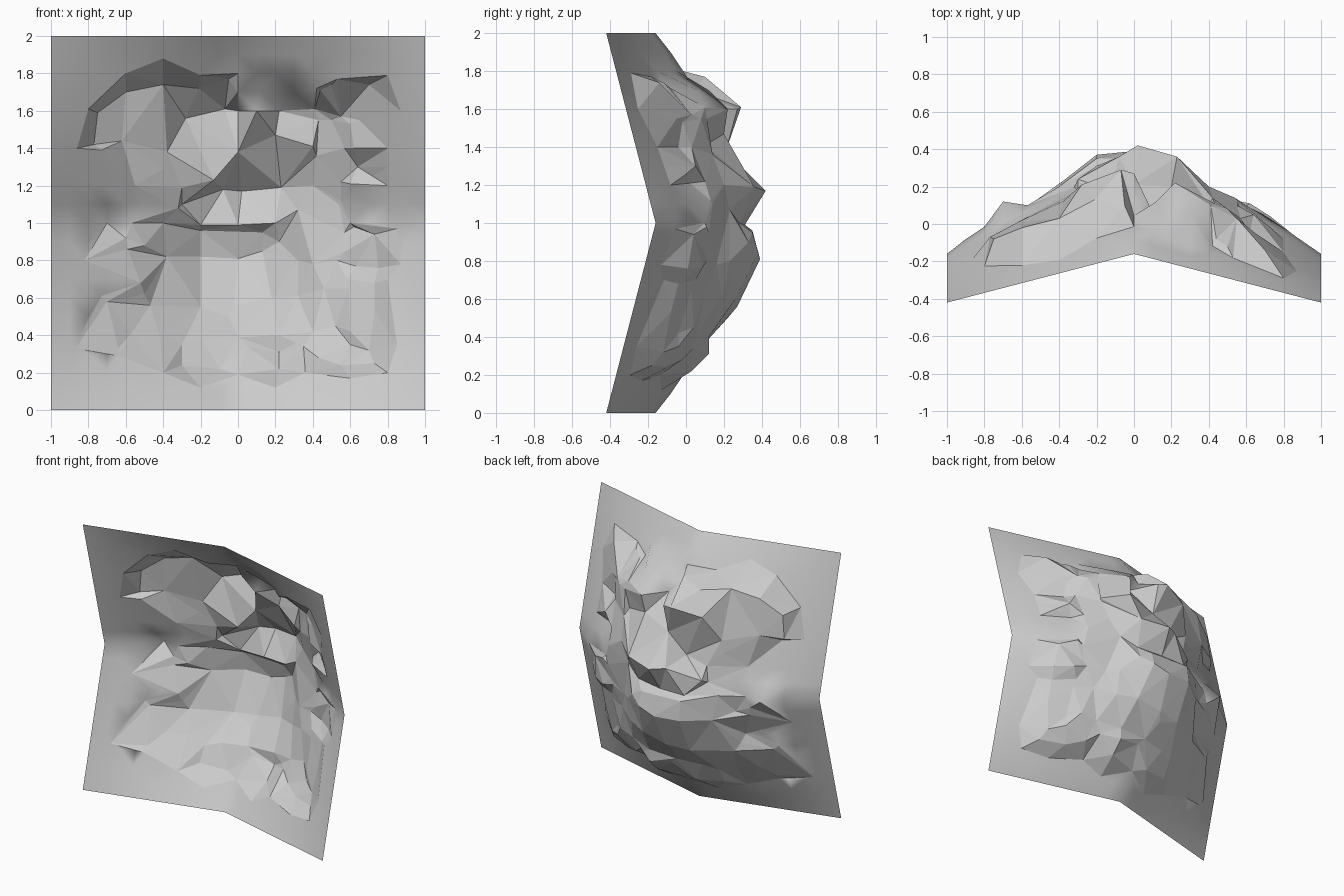
import bpy, bmesh
from mathutils import Vector
from mathutils.geometry import delaunay_2d_cdt


def base_y(x, z):
    """Depth of the smooth shell that the rocks grow from."""
    a, b = 1 - abs(x), 1 - abs(z - 1)
    return -0.42 + 0.26 * (a + b) + 0.6 * a * b / (1 + 1.4 * a * b)


# Edge of the rocky area as (x, z) lying on the shell, or (x, z, depth)
outline = [
    (-.86, 1.4), (-.8, 1.61), (-.6, 1.8), (-.4, 1.88), (-.2, 1.79), (0, 1.8),
    (.0, 1.6, .27), (.22, 1.6, .22), (.41, 1.61, .1), (.42, 1.72), (.53, 1.77),
    (.8, 1.79), (.87, 1.6), (.8, 1.4), (.8, 1.2), (.6, 1.21),
    (.55, 1.12, .13), (.6, 1.0), (.85, .97), (.87, .78), (.8, .7), (.85, .35),
    (.8, .2), (.6, .17), (.36, .2), (.2, .12), (0, .19), (-.2, .12), (-.4, .2),
    (-.64, .29), (-.87, .33), (-.73, .61, -.06), (-.52, .68, .03), (-.82, .8),
    (-.7, 1.0, .12), (-.6, .92, .09), (-.57, 1.0, .1), (-.32, 1.08), (-.55, 1.2), (-.73, 1.39)]

# Ridge lines of each rock group: (x, z, depth)
upper_left = [
    [(-.77, 1.42, -.07), (-.75, 1.59, -.08), (-.6, 1.7, -.02), (-.4, 1.74, .03),
     (-.21, 1.72, .13), (-.05, 1.77, .1)],
    [(-.77, 1.42, -.07), (-.62, 1.44, .01), (-.4, 1.29, .12), (-.3, 1.19, .18)],
    [(-.4, 1.74, .03), (-.38, 1.38, .12), (-.3, 1.19, .18)],
    [(-.21, 1.72, .13), (-.28, 1.56, .21), (-.13, 1.23, .18)],
    [(-.28, 1.56, .21), (-.07, 1.61, .29)],
    # shell rising above the centre ledge
    [(.12, 1.7, .12), (.3, 1.7, .06)]]
middle = [
    [(-.13, 1.23, .18), (0, 1.38, .21), (.2, 1.47, .2), (.4, 1.41, .1)],
    [(-.3, 1.1, .24), (-.08, 1.18, .36), (.02, 1.17, .42), (.23, 1.19, .36), (.4, 1.2, .2)],
    [(-.4, 1.0, .2), (-.2, .99, .31), (0, .99, .31), (.2, 1.0, .28), (.32, 1.07, .23)],
    [(-.2, .96, .35), (.13, .95, .35)],
    [(-.59, .86, .08), (-.38, .82, .23), (-.2, .82, .37), (0, .81, .39),
     (.13, .85, .38), (.22, .9, .33), (.32, .8, .23), (.4, .78, .16)],
    [(-.4, 1.0, .2), (-.5, .88, .12)],
    [(.4, 1.2, .2), (.54, 1.1, .14), (.57, .95, .12)]]
lower = [
    [(-.38, .82, .23), (-.47, .56, .09), (-.42, .41, .01), (-.3, .35, .03),
     (-.19, .38, .08), (0, .39, .12), (.22, .4, .12), (.4, .42, .06)],
    [(-.47, .56, .09), (-.2, .55, .24), (-.05, .5, .22), (-.02, .56, .27), (.18, .6, .26)],
    [(-.2, .82, .37), (-.2, .55, .24), (-.19, .38, .08)],
    [(0, .39, .12), (.22, .31, .12), (.31, .36, .08)],
    [(-.57, .41, -.06), (-.64, .33, -.16)], [(-.7, .58, -.05), (-.5, .62, .06)],
    [(-.3, .24, -.03), (-.1, .22, .02), (.05, .34, .1), (.22, .22, .03), (.35, .34, .04)]]
right_side = [
    [(.7, 1.74, -.14), (.65, 1.55, -.05), (.62, 1.4, -.04)],
    [(.44, 1.71, -.08), (.5, 1.74, -.12), (.55, 1.57, .03), (.5, 1.55, .08), (.43, 1.55, .11)],
    [(.6, 1.53, -.02), (.57, 1.4, .03), (.55, 1.22, .1)],
    [(.43, 1.55, .11), (.42, 1.36, .14), (.4, 1.2, .2)],
    [(.62, 1.4, -.04), (.64, 1.3, .05), (.72, 1.25, -.01)],
    [(.62, .98, .11), (.73, .94, .04), (.75, .76, .01), (.63, .77, .09), (.56, .84, .1)],
    [(.4, .78, .16), (.53, .8, .11), (.58, .7, .05), (.46, .65, .1), (.4, .78, .16)],
    [(.18, .6, .26), (.32, .61, .19), (.46, .65, .1), (.59, .65, .03), (.73, .68, -.04)],
    [(.59, .65, .03), (.52, .45, .04), (.6, .42, -.04), (.73, .53, -.08), (.73, .68, -.04)],
    [(.4, .42, .06), (.43, .28, -.02), (.55, .24, -.1)],
    [(.6, .35, -.04), (.7, .32, -.12), (.73, .25, -.18)]]


def inside(x, z):
    """Is this point within the rocky area?"""
    hit = False
    for p, q in zip(outline, outline[1:] + outline[:1]):
        if (p[1] > z) != (q[1] > z):
            if x < p[0] + (z - p[1]) * (q[0] - p[0]) / (q[1] - p[1]):
                hit = not hit
    return hit


points, depths, edges, index = [], [], [], {}


def add(p):
    key = (round(p[0], 3), round(p[1], 3))
    if key not in index:
        index[key] = len(points)
        points.append(Vector(key))
        depths.append(p[2] if len(p) > 2 else base_y(*key))
    return index[key]


# Collect outline and ridges as fixed creases
for chain in [outline + outline[:1]] + upper_left + middle + lower + right_side:
    ids = [add(p) for p in chain]
    edges += list(zip(ids, ids[1:]))

# Fill the smooth surround with a regular grid
rocks = list(points)
for i in range(21):
    for j in range(21):
        x, z = -1 + i * .1, j * .1
        rim = i in (0, 20) or j in (0, 20)
        clear = min((Vector((x, z)) - r).length for r in rocks) > .06
        ledge = 0 < x < .42 and 1.6 < z < 1.75
        if rim or (clear and not ledge and not inside(x, z)):
            add((x, z))

verts, _, faces, origin, _, _ = delaunay_2d_cdt(points, edges, [], 0, 1e-5)

# Lift the flat pattern into the rock wall, facing the front
bm = bmesh.new()
bv = []
for v, src in zip(verts, origin):
    if src:
        y = depths[src[0]]
    else:
        near = sorted(range(len(points)), key=lambda k: (points[k] - v).length)[:2]
        y = sum(depths[k] for k in near) / 2
    bv.append(bm.verts.new((v.x, y, v.y)))
for f in faces:
    face = bm.faces.new([bv[k] for k in f])
    c = face.calc_center_median()
    face.smooth = not inside(c.x, c.z)
    face.normal_update()
    if face.normal.y > 0:
        face.normal_flip()
mesh = bpy.data.meshes.new("rock_wall")
bm.to_mesh(mesh)
bm.free()
wall = bpy.data.objects.new("rock_wall", mesh)
bpy.context.collection.objects.link(wall)
